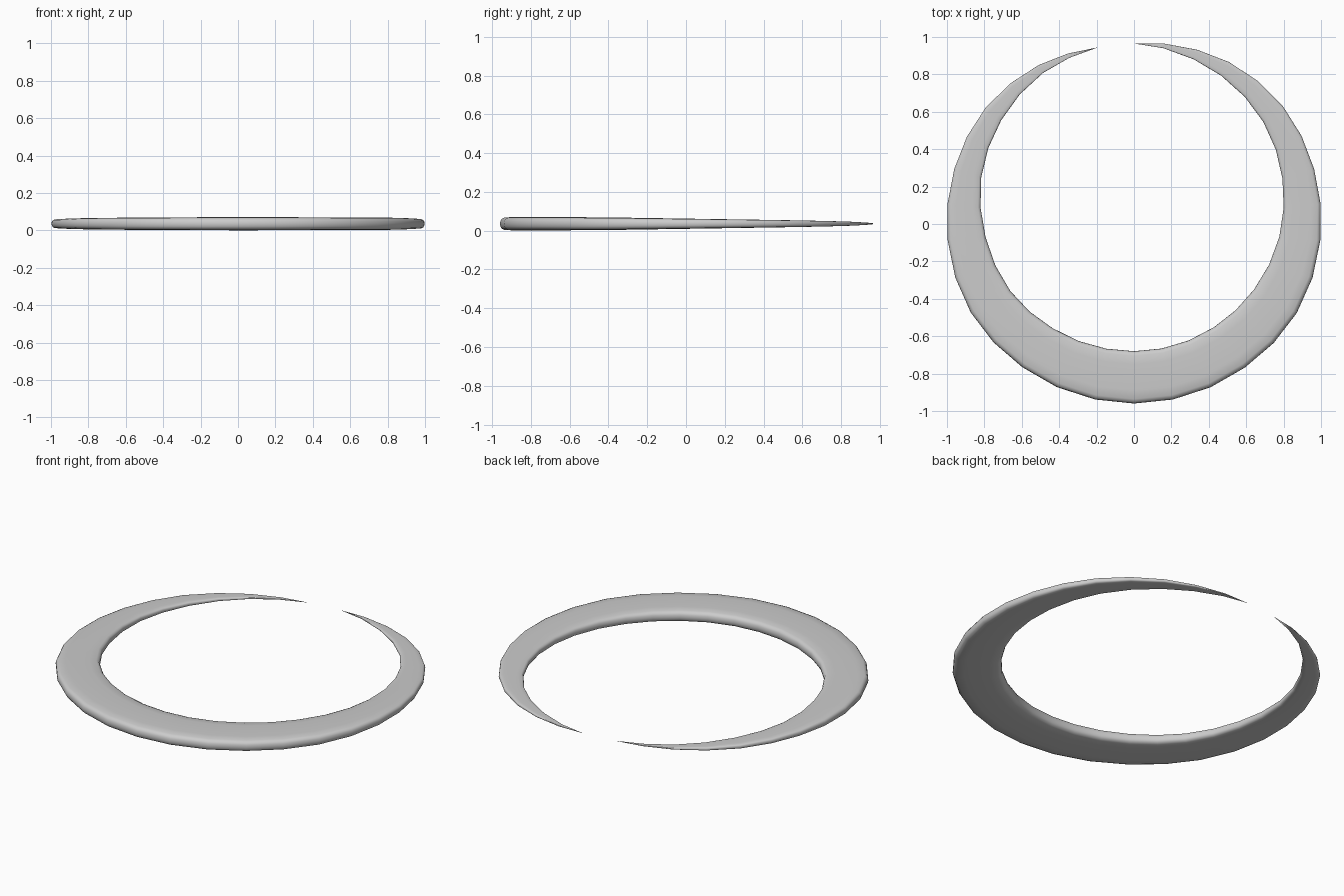
import bpy, bmesh, math

if "Cube" in bpy.data.objects:
    bpy.data.objects.remove(bpy.data.objects["Cube"])

# Every second station, left tip round the front to right tip:
# angle from the front (degrees), outer radius, inner radius
KEYS = [(-168.6, .964, .964), (-149, .991, .943), (-128, 1.008, .901),
        (-107, 1.005, .854), (-85, 1.000, .797), (-61.5, .993, .752),
        (-38, .971, .707), (-12.5, .961, .683), (12.5, .961, .682),
        (37.7, .970, .698), (61.3, .992, .731), (85, 1.000, .780),
        (107, 1.007, .830), (128.3, 1.015, .881), (149.6, 1.004, .920),
        (170.5, .978, .953), (180, .965, .965)]
# Insert the midpoint stations with a smooth cubic
stations = []
last = len(KEYS) - 1
for i in range(last):
    stations.append(KEYS[i])
    if i == last - 1:
        break
    a, b = KEYS[max(i - 1, 0)], KEYS[i]
    c, d = KEYS[i + 1], KEYS[min(i + 2, last)]
    if 0 < i < last - 2:
        mid = tuple((-p + 9 * q + 9 * r - s) / 16 for p, q, r, s in zip(a, b, c, d))
    else:
        mid = tuple((q + r) / 2 for q, r in zip(b, c))
    stations.append(mid)
stations.append(KEYS[-1])

# Flattened, round-edged cross-section (quarter mirrored to a full loop)
quarter = [(1, 0), (.985, .40), (.94, .72), (.83, .92), (.5, .99)]
upper = quarter + [(0, 1)] + [(-u, v) for u, v in reversed(quarter)]
section = upper + [(u, -v) for u, v in reversed(upper[1:-1])]

MID_Z = 0.036
THICK = 0.25          # thickness relative to width


def point(deg, r, z):
    a = math.radians(deg)
    return (r * math.sin(a), -r * math.cos(a), z)


# Crescent ring: loft the section between two pointed tips
bm = bmesh.new()
loops = []
for deg, ro, ri in stations:
    rc, hw = (ro + ri) / 2, max((ro - ri) / 2, 0)
    if hw < 1e-4:
        loops.append([bm.verts.new(point(deg, rc, MID_Z))])
    else:
        loops.append([bm.verts.new(point(deg, rc + u * hw, MID_Z + v * hw * THICK))
                      for u, v in section])
n = len(section)
for a, b in zip(loops, loops[1:]):
    for k in range(n):
        m = (k + 1) % n
        if len(a) == 1:
            bm.faces.new((a[0], b[m], b[k]))
        elif len(b) == 1:
            bm.faces.new((a[k], a[m], b[0]))
        else:
            bm.faces.new((a[k], a[m], b[m], b[k]))
bmesh.ops.recalc_face_normals(bm, faces=bm.faces)
mesh = bpy.data.meshes.new("crescent_ring")
bm.to_mesh(mesh)
bm.free()
ring = bpy.data.objects.new("crescent_ring", mesh)
bpy.context.collection.objects.link(ring)
for p in mesh.polygons:
    p.use_smooth = True
